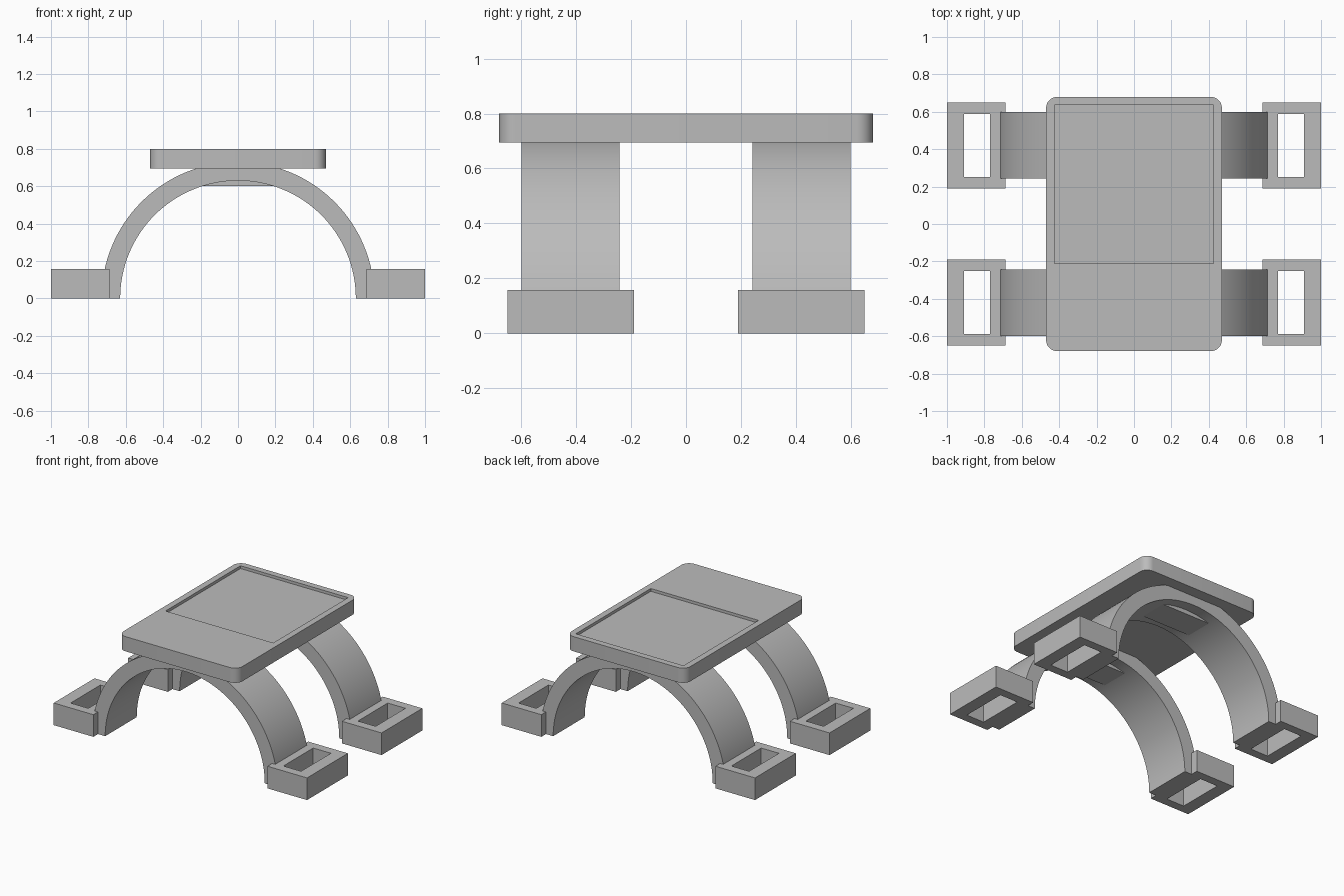
import bpy
import bmesh
import math

old = bpy.data.objects.get("Cube")
if old:
    bpy.data.objects.remove(old, do_unlink=True)

grey = bpy.data.materials.new("plain_grey")
grey.use_nodes = True
grey.diffuse_color = (0.5, 0.5, 0.5, 1)
grey.node_tree.nodes["Principled BSDF"].inputs["Base Color"].default_value = (0.5, 0.5, 0.5, 1)


def finish(name, bm):
    bmesh.ops.recalc_face_normals(bm, faces=bm.faces)
    mesh = bpy.data.meshes.new(name)
    bm.to_mesh(mesh)
    bm.free()
    obj = bpy.data.objects.new(name, mesh)
    bpy.context.collection.objects.link(obj)
    mesh.materials.append(grey)
    return obj


def prism(name, points, depth):
    """Extrude a closed outline of 3D points along the depth vector."""
    bm = bmesh.new()
    face = bm.faces.new([bm.verts.new(p) for p in points])
    ext = bmesh.ops.extrude_face_region(bm, geom=[face])
    verts = [v for v in ext["geom"] if isinstance(v, bmesh.types.BMVert)]
    bmesh.ops.translate(bm, verts=verts, vec=depth)
    return finish(name, bm)


def box(name, x0, x1, y0, y1, z0, z1):
    outline = [(x0, y0, z0), (x1, y0, z0), (x1, y1, z0), (x0, y1, z0)]
    return prism(name, outline, (0, 0, z1 - z0))


def cut(obj, cutter):
    """Subtract the cutter, then discard it."""
    mod = obj.modifiers.new("cut", "BOOLEAN")
    mod.operation = "DIFFERENCE"
    mod.solver = "EXACT"
    mod.object = cutter
    select(obj)
    bpy.ops.object.modifier_apply(modifier=mod.name)
    bpy.data.objects.remove(cutter, do_unlink=True)


def select(obj):
    bpy.ops.object.select_all(action="DESELECT")
    obj.select_set(True)
    bpy.context.view_layer.objects.active = obj


def smooth(obj):
    select(obj)
    bpy.ops.object.shade_smooth_by_angle(angle=math.radians(30))


# Rounded top slab with a shallow rectangular recess
HALF_X, HALF_Y, CORNER, STEPS = 0.47, 0.68, 0.06, 8
outline = []
for quarter, (sx, sy) in enumerate([(1, 1), (-1, 1), (-1, -1), (1, -1)]):
    for i in range(STEPS + 1):
        a = (quarter + i / STEPS) * math.pi / 2
        outline.append((sx * (HALF_X - CORNER) + CORNER * math.cos(a),
                        sy * (HALF_Y - CORNER) + CORNER * math.sin(a), 0.695))
slab = prism("top_slab", outline, (0, 0, 0.105))
cut(slab, box("recess_cutter", -0.425, 0.425, -0.21, 0.635, 0.78, 0.9))
smooth(slab)

# Two arches, each with a mounting block at the crown and a foot at each end
SEGMENTS = 64
for end, sy in (("front", -1), ("back", 1)):
    mid = sy * 0.42
    angles = [math.pi * i / SEGMENTS for i in range(SEGMENTS + 1)]
    ring = [(r * math.cos(a), mid - 0.178, r * math.sin(a))
            for r, seq in ((0.73, angles), (0.63, angles[::-1])) for a in seq]
    smooth(prism(end + "_arch", ring, (0, 0.356, 0)))

    box(end + "_mounting_block", -0.2, 0.2, mid - 0.1, mid + 0.1, 0.6, 0.7)

    for side, sx in (("left", 1), ("right", -1)):
        xs = sorted((sx * 0.687, sx))
        foot = box(f"{end}_{side}_foot", *xs, mid - 0.23, mid + 0.23, 0, 0.158)
        hole = sorted((sx * 0.77, sx * 0.91))
        cut(foot, box("slot_cutter", *hole, mid - 0.168, mid + 0.168, -0.1, 0.3))
